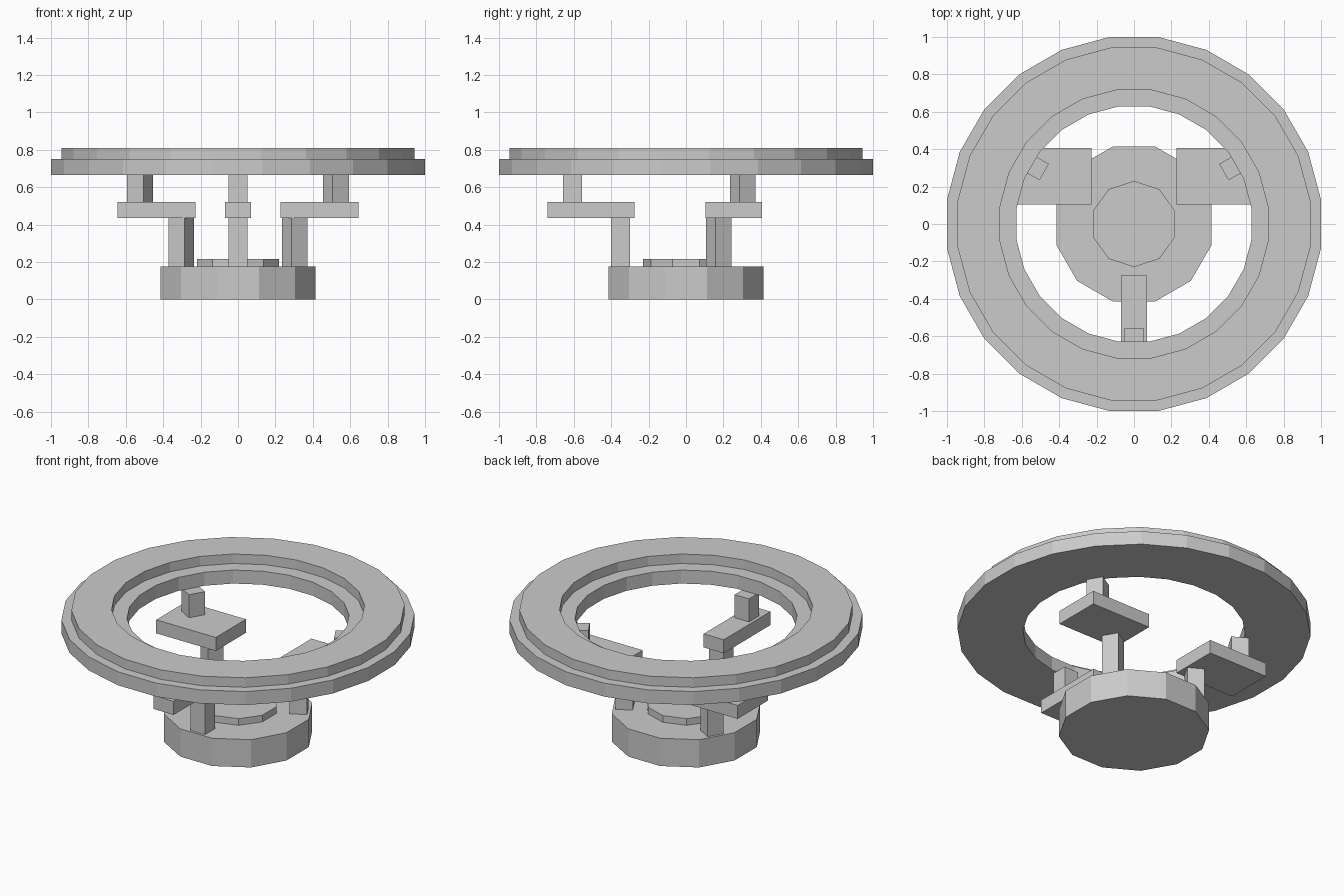
import bpy
import bmesh
from math import cos, sin, pi, radians
from mathutils import Matrix

cube = bpy.data.objects.get("Cube")
if cube:
    bpy.data.objects.remove(cube, do_unlink=True)

grey = bpy.data.materials.new("plain_grey")
grey.use_nodes = True
grey.diffuse_color = (0.6, 0.6, 0.6, 1)
grey.node_tree.nodes["Principled BSDF"].inputs["Base Color"].default_value = (0.6, 0.6, 0.6, 1)


def finish(name, bm):
    bmesh.ops.recalc_face_normals(bm, faces=bm.faces)
    mesh = bpy.data.meshes.new(name)
    bm.to_mesh(mesh)
    bm.free()
    mesh.materials.append(grey)
    obj = bpy.data.objects.new(name, mesh)
    bpy.context.collection.objects.link(obj)
    return obj


def loop(bm, radius, z, sides, start):
    angles = [start + 2 * pi * i / sides for i in range(sides)]
    return [bm.verts.new((radius * cos(a), radius * sin(a), z)) for a in angles]


def disc(name, radius, z0, z1, sides, start):
    bm = bmesh.new()
    low, high = (loop(bm, radius, z, sides, start) for z in (z0, z1))
    bm.faces.new(low)
    bm.faces.new(high)
    for i in range(sides):
        j = (i + 1) % sides
        bm.faces.new((low[i], low[j], high[j], high[i]))
    return finish(name, bm)


def ring(name, inner, outer, z0, z1, sides=24):
    bm = bmesh.new()
    section = [(inner, z0), (outer, z0), (outer, z1), (inner, z1)]
    loops = [loop(bm, r, z, sides, pi / sides) for r, z in section]
    for k in range(4):
        a, b = loops[k], loops[(k + 1) % 4]
        for i in range(sides):
            j = (i + 1) % sides
            bm.faces.new((a[i], a[j], b[j], b[i]))
    return finish(name, bm)


def box(name, x0, x1, y0, y1, z0, z1, turn=0):
    bm = bmesh.new()
    bmesh.ops.create_cube(bm, size=1)
    place = Matrix.Translation(((x0 + x1) / 2, (y0 + y1) / 2, (z0 + z1) / 2))
    scale = Matrix.Diagonal((x1 - x0, y1 - y0, z1 - z0, 1))
    bm.transform(Matrix.Rotation(radians(turn), 4, "Z") @ place @ scale)
    return finish(name, bm)


# Base and its raised centre
disc("base", 0.43, 0, 0.175, 12, pi / 12)
disc("base_centre", 0.23, 0.175, 0.217, 10, pi / 2)

# Stepped rim
ring("rim_lower", 0.634, 1.008, 0.665, 0.75)
ring("rim_upper", 0.722, 0.951, 0.75, 0.81)

# Three pairs of posts around the base
for side, turn in (("front", 0), ("left", 120), ("right", 240)):
    box(side + "_lower_post", -0.05, 0.05, -0.4, -0.3, 0.175, 0.435, turn)
    box(side + "_upper_post", -0.05, 0.05, -0.657, -0.555, 0.52, 0.665, turn)

# Plates joining the posts
box("front_plate", -0.07, 0.07, -0.74, -0.275, 0.435, 0.52)
box("left_plate", 0.228, 0.643, 0.105, 0.405, 0.435, 0.52)
box("right_plate", -0.643, -0.228, 0.105, 0.405, 0.435, 0.52)
